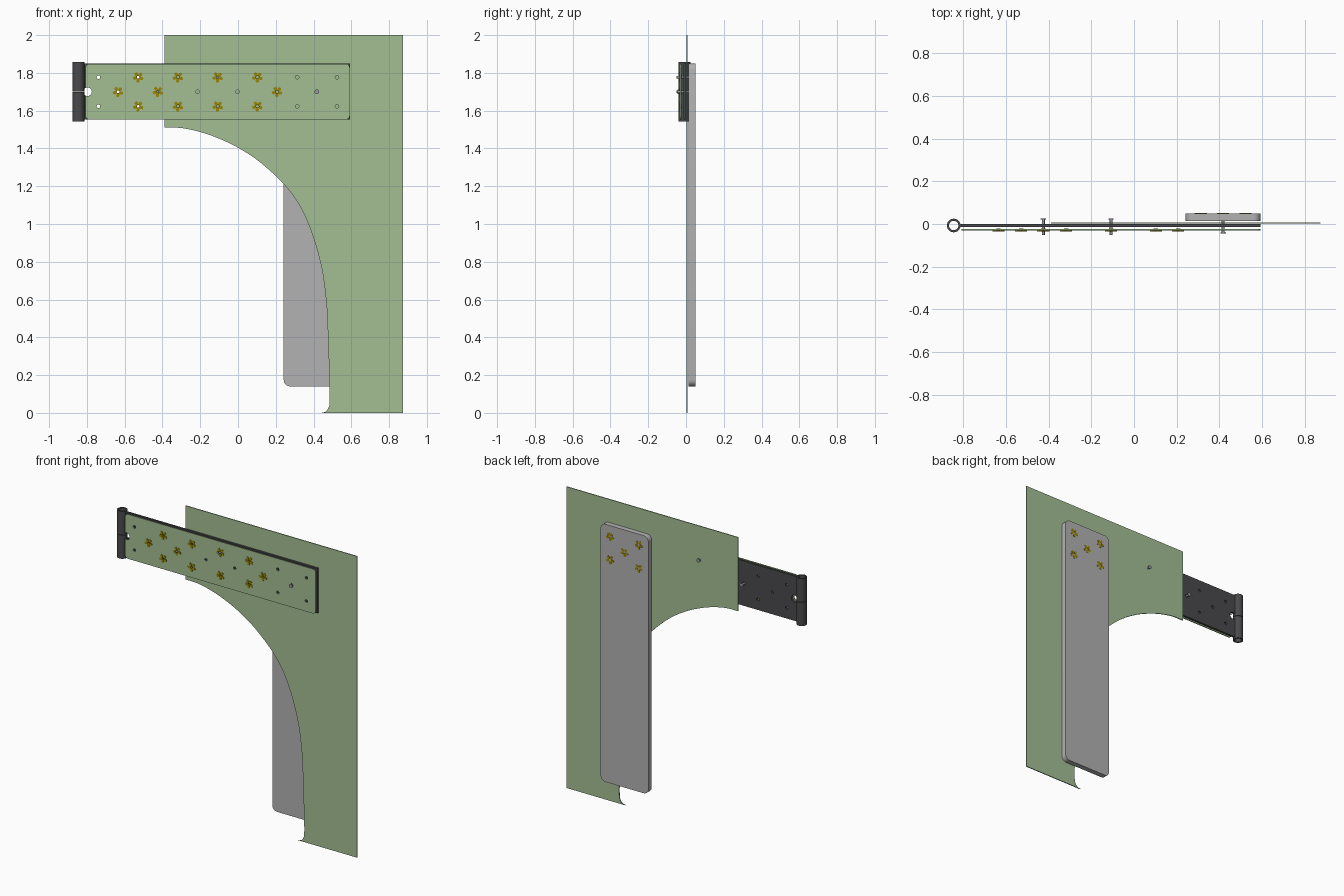
import bpy, bmesh, math
from mathutils import Vector

if "Cube" in bpy.data.objects:
    bpy.data.objects.remove(bpy.data.objects["Cube"], do_unlink=True)


def material(name, rgb):
    m = bpy.data.materials.new(name)
    m.use_nodes = True
    lin = [((c + 0.055) / 1.055) ** 2.4 if c > 0.04 else c / 12.92 for c in rgb]
    m.diffuse_color = (*lin, 1)
    m.node_tree.nodes["Principled BSDF"].inputs["Base Color"].default_value = (*lin, 1)
    return m


GREEN = material("sage_green", (0.64, 0.75, 0.58))
GREY = material("light_grey", (0.70, 0.70, 0.70))
DARK = material("dark_steel", (0.29, 0.29, 0.30))
BRASS = material("olive_brass", (0.60, 0.53, 0.02))
STEEL = material("bolt_steel", (0.60, 0.60, 0.64))


def finish(name, bm, mat, smooth=False):
    bmesh.ops.recalc_face_normals(bm, faces=bm.faces)
    me = bpy.data.meshes.new(name)
    bm.to_mesh(me)
    bm.free()
    me.materials.append(mat)
    ob = bpy.data.objects.new(name, me)
    bpy.context.collection.objects.link(ob)
    bpy.ops.object.select_all(action="DESELECT")
    ob.select_set(True)
    bpy.context.view_layer.objects.active = ob
    if smooth:
        bpy.ops.object.shade_smooth_by_angle(angle=math.radians(35))
    return ob


def add_prism(bm, outline, y0, y1):
    """Solid with an x-z outline, running from y0 to y1."""
    rows = [[bm.verts.new((x, y, z)) for x, z in outline] for y in (y0, y1)]
    for row in rows:
        bm.faces.new(row)
    n = len(outline)
    for i in range(n):
        j = (i + 1) % n
        bm.faces.new((rows[0][i], rows[0][j], rows[1][j], rows[1][i]))


def add_ring(bm, outer, inner, y0, y1):
    """Solid ring between two x-z outlines of equal length."""
    loops = [[bm.verts.new((x, y, z)) for x, z in pts]
             for pts, y in ((outer, y0), (outer, y1), (inner, y1), (inner, y0))]
    n = len(outer)
    for k in range(4):
        a, b = loops[k], loops[(k + 1) % 4]
        for i in range(n):
            j = (i + 1) % n
            bm.faces.new((a[i], a[j], b[j], b[i]))


def circle(x, z, r, n=20):
    return [(x + r * math.cos(2 * math.pi * i / n), z + r * math.sin(2 * math.pi * i / n))
            for i in range(n)]


def rounded_rect(x0, x1, z0, z1, r, n=6):
    pts = []
    for k, (x, z) in enumerate(((x1 - r, z1 - r), (x0 + r, z1 - r),
                                (x0 + r, z0 + r), (x1 - r, z0 + r))):
        for i in range(n + 1):
            a = math.pi / 2 * (k + i / n)
            pts.append((x + r * math.cos(a), z + r * math.sin(a)))
    return pts


def spline(pts, steps=5):
    """Smooth curve through the points."""
    p = [Vector(q) for q in [pts[0]] + pts + [pts[-1]]]
    out = []
    for i in range(1, len(p) - 2):
        a, b, c, d = p[i - 1:i + 3]
        for s in range(steps):
            t = s / steps
            out.append(tuple(0.5 * (2 * b + (c - a) * t + (2 * a - 5 * b + 4 * c - d) * t * t
                                    + (3 * b - a - 3 * c + d) * t ** 3)))
    return out + [tuple(pts[-1])]


def plate(name, outline, y0, y1, mat, smooth=False):
    bm = bmesh.new()
    add_prism(bm, outline, y0, y1)
    return finish(name, bm, mat, smooth)


# Large sheet with the curved cut-out
arch = spline([(-0.388, 1.51), (-0.30, 1.508), (-0.2, 1.487), (-0.1, 1.452), (0, 1.404),
               (0.113, 1.33), (0.24, 1.214), (0.325, 1.10), (0.388, 0.96), (0.44, 0.78),
               (0.464, 0.62), (0.473, 0.49), (0.483, 0.2), (0.485, 0.06), (0.478, 0.025),
               (0.462, 0.006), (0.44, 0.0)])
plate("curved_sheet", arch + [(0.873, 0), (0.873, 2), (-0.388, 2)], 0.002, 0.008, GREEN)

# Rear leg board
plate("leg_board", rounded_rect(0.242, 0.593, 0.14, 1.85, 0.035), 0.0145, 0.049, GREY, True)

# Hinge strap and its front cover plate
strap = plate("hinge_strap", [(-0.818, 1.553), (0.593, 1.553), (0.593, 1.85), (-0.818, 1.85)],
              -0.013, 0.0, DARK)
cover = plate("cover_plate", rounded_rect(-0.808, 0.592, 1.553, 1.848, 0.022),
              -0.031, -0.024, GREEN)

# Hole pattern: pairs in the outer rows alternate with singles in the middle row
TOP, MID, LOW = 1.777, 1.70, 1.623
PITCH = 0.2105
pairs = [-0.739 + PITCH * i for i in range(7)]
singles = [-0.635 + PITCH * i for i in range(6)]
holes = [(x, z) for x in pairs for z in (TOP, LOW)] + [(x, MID) for x in singles]
holes = [h for h in holes if not -0.05 < h[0] - 0.206 < 0.0 or h[1] != MID]

bm = bmesh.new()
for x, z in holes:
    add_prism(bm, circle(x, z, 0.0095, 12), -0.06, 0.02)
add_prism(bm, circle(-0.797, MID, 0.023, 24), -0.06, 0.02)
cutter = finish("hole_cutter", bm, DARK)
cutter.hide_render = True
for ob in (strap, cover):
    mod = ob.modifiers.new("holes", "BOOLEAN")
    mod.operation = "DIFFERENCE"
    mod.solver = "EXACT"
    mod.object = cutter
    bpy.context.view_layer.objects.active = ob
    bpy.ops.object.modifier_apply(modifier=mod.name)
bpy.data.objects.remove(cutter, do_unlink=True)

# Hinge barrel in two hollow knuckles
for name, z0, z1 in (("lower_knuckle", 1.543, 1.699), ("upper_knuckle", 1.702, 1.857)):
    bm = bmesh.new()
    add_ring(bm, circle(0, 0, 0.032, 32), circle(0, 0, 0.022, 32), z0, z1)
    for v in bm.verts:
        x, y, z = v.co
        v.co = (x - 0.845, z - 0.007, y)
    finish(name, bm, DARK, True)


# Pronged nuts: pinwheel flange with a hollow barrel
def pronged_nut(name, x, z, y, inward):
    outer = []
    for k in range(5):
        for da, r in ((0.0, 0.014), (0.12, 0.021), (0.30, 0.029), (0.62, 0.028),
                      (0.80, 0.022), (0.88, 0.014)):
            a = 2 * math.pi * (k + da) / 5 + 0.3
            outer.append((x + r * math.cos(a), z + r * math.sin(a)))
    n = len(outer)
    inner = [(x + 0.0075 * (p - x) / math.hypot(p - x, q - z),
              z + 0.0075 * (q - z) / math.hypot(p - x, q - z)) for p, q in outer]
    bm = bmesh.new()
    add_ring(bm, outer, inner, y, y + inward * 0.003)
    add_ring(bm, circle(x, z, 0.0105), circle(x, z, 0.0075), y + inward * 0.003,
             y + inward * 0.014)
    finish(name, bm, BRASS)


front_nuts = [(x, z) for x in pairs[1:5] for z in (TOP, LOW)]
front_nuts += [(x, MID) for x in (singles[0], singles[1], singles[4])]
back_nuts = [(x, z) for x in pairs[5:] for z in (TOP, LOW)] + [(singles[5], MID)]
for i, (x, z) in enumerate(front_nuts):
    pronged_nut(f"front_nut_{i + 1}", x, z, -0.034, 1)
for i, (x, z) in enumerate(back_nuts):
    pronged_nut(f"back_nut_{i + 1}", x, z, 0.0505, -1)

# Bolts with a round head at one end
for i, (x, z, tail, head) in enumerate(((singles[1], MID, -0.0505, 0.026),
                                        (pairs[3], TOP, -0.0505, 0.026),
                                        (singles[5], MID, 0.0145, -0.045))):
    s = 1 if head > tail else -1
    bm = bmesh.new()
    add_prism(bm, circle(x, z, 0.0065, 12), tail, head)
    add_prism(bm, circle(x, z, 0.0125, 16), head - s * 0.005, head)
    finish(f"bolt_{i + 1}", bm, STEEL, True)
